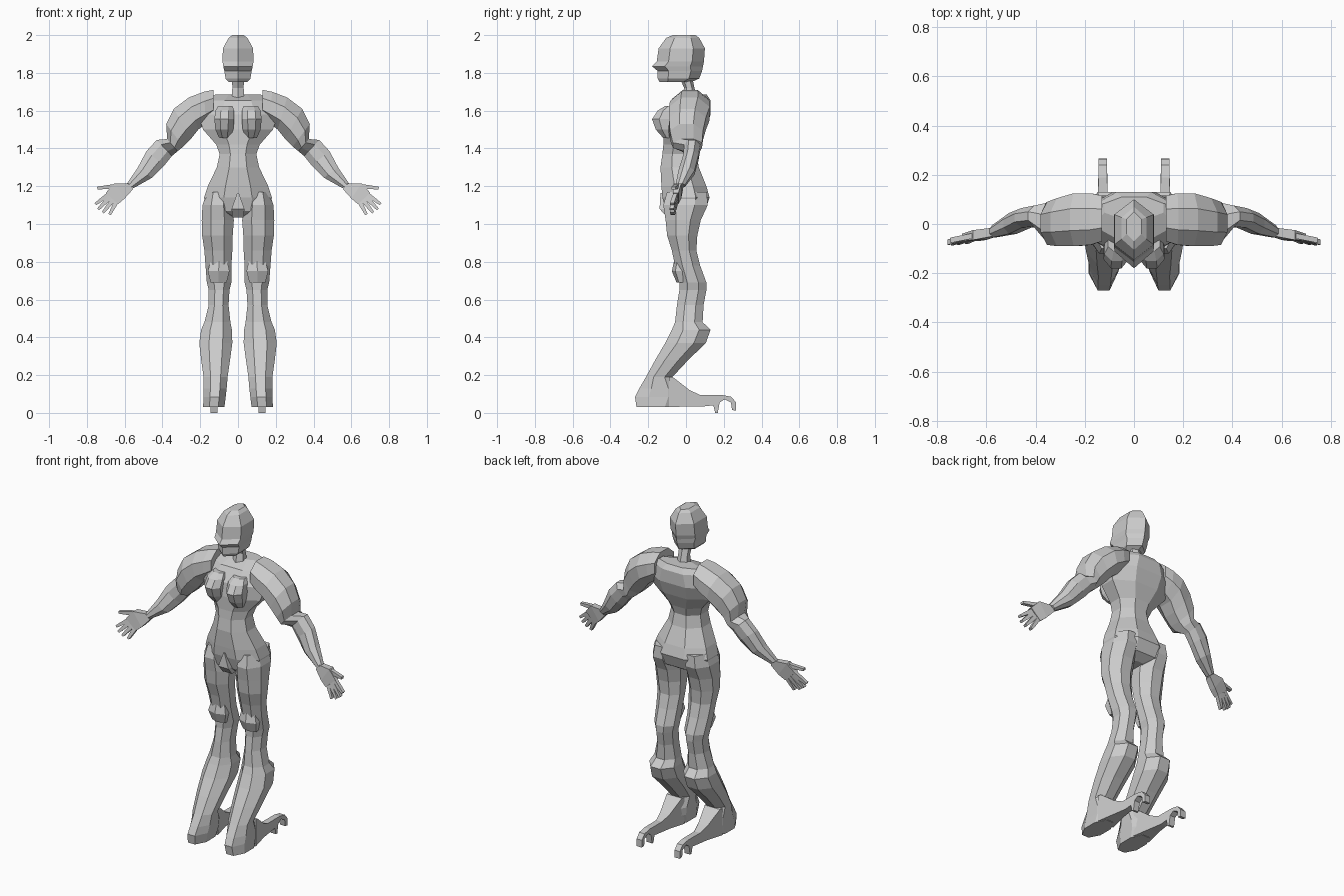
import bpy, bmesh
from math import sin, cos, pi


def finish(name, bm, mirror):
    bmesh.ops.recalc_face_normals(bm, faces=bm.faces)
    me = bpy.data.meshes.new(name)
    bm.to_mesh(me)
    bm.free()
    ob = bpy.data.objects.new(name, me)
    bpy.context.collection.objects.link(ob)
    if mirror:
        ob.modifiers.new("mirror", "MIRROR").use_mirror_merge = False
    return ob


def loft(name, rings, n=8, mirror=False):
    """Each ring: outer (x, z), inner (x, z), y front, y back."""
    bm = bmesh.new()
    angles = [(k + .5) * 2 * pi / n for k in range(n)]
    cm, sm = max(map(cos, angles)), max(map(sin, angles))
    loops = []
    for (xo, zo), (xi, zi), y0, y1 in rings:
        loops.append([bm.verts.new((
            (xo + xi) / 2 + (xo - xi) / 2 * cos(a) / cm,
            (y0 + y1) / 2 + (y1 - y0) / 2 * sin(a) / sm,
            (zo + zi) / 2 + (zo - zi) / 2 * cos(a) / cm)) for a in angles])
    for a, b in zip(loops, loops[1:]):
        for k in range(n):
            bm.faces.new((a[k], a[(k + 1) % n], b[(k + 1) % n], b[k]))
    bm.faces.new(loops[0])
    bm.faces.new(loops[-1])
    return finish(name, bm, mirror)


def stack(name, rows, n=8, mirror=False):
    """Level rings: z, x inner, x outer, y front, y back."""
    return loft(name, [((x1, z), (x0, z), y0, y1) for z, x0, x1, y0, y1 in rows], n, mirror)


def centred(name, rows, n=8):
    return stack(name, [(z, -x, x, y0, y1) for z, x, y0, y1 in rows], n)


# head with a pointed visor, and neck
centred("head", [
    (2.0, .03, -.07, .05), (1.985, .05, -.105, .07), (1.93, .08, -.145, .1),
    (1.86, .082, -.155, .095), (1.835, .078, -.18, .09), (1.81, .072, -.15, .085),
    (1.77, .066, -.15, .07), (1.752, .05, -.14, .03)], 6)
centred("neck", [(1.79, .032, -.04, .03), (1.72, .03, -.01, .045), (1.64, .036, -.03, .07)], 6)

# torso from the collar down to the crotch
centred("torso", [
    (1.685, .12, .02, .11), (1.655, .17, -.06, .13), (1.58, .21, -.11, .13),
    (1.5, .185, -.12, .105), (1.42, .115, -.12, .07), (1.37, .097, -.125, .055),
    (1.3, .112, -.135, .068), (1.2, .16, -.13, .108), (1.14, .18, -.125, .125),
    (1.07, .16, -.105, .1), (1.04, .05, -.07, .05)])

# chest
stack("breast", [
    (1.625, .03, .105, -.11, -.05), (1.6, .02, .12, -.15, -.05),
    (1.555, .02, .125, -.18, -.05), (1.5, .025, .12, -.16, -.05),
    (1.455, .04, .1, -.12, -.06)], 8, True)

# groin plate
centred("groin_plate", [(1.165, .004, -.135, -.1), (1.08, .034, -.14, -.06),
                        (1.035, .03, -.1, -.04)], 4)

# arms, shoulder to wrist
loft("arm", [
    ((.13, 1.71), (.13, 1.56), -.07, .115),
    ((.18, 1.7), (.17, 1.53), -.085, .125),
    ((.26, 1.67), (.21, 1.5), -.09, .125),
    ((.34, 1.61), (.25, 1.45), -.09, .105),
    ((.38, 1.53), (.29, 1.41), -.085, .09),
    ((.375, 1.45), (.32, 1.385), -.07, .085),
    ((.43, 1.445), (.35, 1.36), -.01, .075),
    ((.485, 1.385), (.39, 1.31), -.015, .065),
    ((.53, 1.3), (.455, 1.245), -.04, .045),
    ((.587, 1.215), (.553, 1.19), -.055, -.005)], 8, True)

# hands
loft("palm", [((.575, 1.215), (.555, 1.185), -.05, -.015),
              ((.655, 1.215), (.6, 1.135), -.065, -.025),
              ((.7, 1.165), (.635, 1.105), -.07, -.04)], 4, True)
fingers = [((.645, 1.2), (.745, 1.19), -.058), ((.68, 1.16), (.755, 1.105), -.066),
           ((.675, 1.145), (.74, 1.078), -.068), ((.66, 1.13), (.715, 1.06), -.066),
           ((.64, 1.125), (.68, 1.05), -.062)]
for i, ((xa, za), (xb, zb), y) in enumerate(fingers):
    dx, dz = xb - xa, zb - za
    size = (dx * dx + dz * dz) ** .5
    px, pz = -dz / size, dx / size
    rings = []
    for t, w in ((0, .012), (.55, .01), (1, .007)):
        x, z, yc = xa + dx * t, za + dz * t, y + .012 - .02 * t
        rings.append(((x + px * w, z + pz * w), (x - px * w, z - pz * w), yc - .011, yc + .011))
    loft("thumb" if i == 0 else f"finger_{i}", rings, 4, True)

# legs, hip to forefoot
stack("leg", [
    (1.17, .05, .165, -.1, .11), (1.1, .03, .188, -.12, .115),
    (1.02, .022, .192, -.108, .078), (.94, .028, .19, -.1, .06),
    (.86, .03, .178, -.075, .055), (.78, .035, .172, -.058, .075),
    (.69, .035, .165, -.035, .108), (.65, .045, .155, -.035, .108),
    (.57, .05, .155, -.048, .093), (.48, .04, .178, -.058, .088),
    (.44, .032, .195, -.075, .13), (.37, .03, .205, -.11, .105),
    (.28, .042, .195, -.163, .012), (.19, .055, .182, -.212, -.072),
    (.13, .06, .182, -.247, -.03), (.085, .065, .182, -.27, -.02),
    (.03, .072, .185, -.262, -.05)], 8, True)
stack("kneecap", [(.82, .06, .14, -.06, 0), (.75, .045, .16, -.075, 0),
                  (.69, .06, .145, -.05, 0)], 6, True)

# hooked heel spur, side profile given a tapering width
profile = [(-.09, .19), (-.07, .19), (.02, .12), (.075, .095), (.19, .095), (.24, .085),
           (.265, .055), (.266, .012), (.244, .015), (.238, .055), (.205, .072),
           (.178, .055), (.168, 0), (.155, 0), (.145, .04), (.1, .035), (.02, .035), (-.09, .03)]
bm = bmesh.new()
sides = []
for s in (-1, 1):
    sides.append([bm.verts.new((.127 + s * (.055 - .037 * min(1, max(0, (y + .09) / .17))), y, z))
                  for y, z in profile])
for side in sides:
    bm.faces.new(side)
for k in range(len(profile)):
    j = (k + 1) % len(profile)
    bm.faces.new((sides[0][k], sides[0][j], sides[1][j], sides[1][k]))
finish("heel_spur", bm, True)
